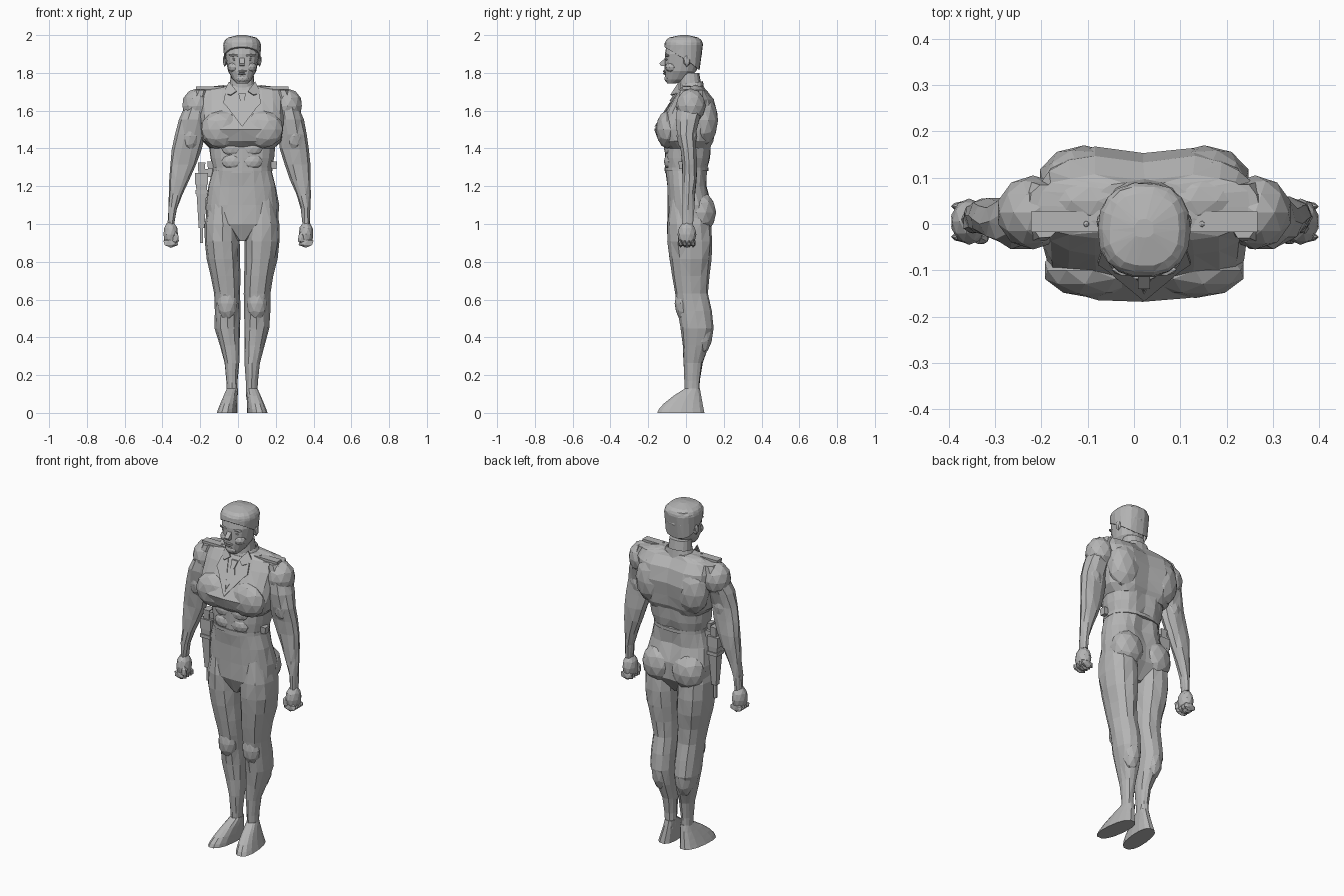
import bpy
import bmesh
import math
import random
from mathutils import Vector

random.seed(4)
AXIS = .022          # body centre line
SIDES = {"left": 1, "right": -1}

if "Cube" in bpy.data.objects:
    bpy.data.objects.remove(bpy.data.objects["Cube"])

shade = .46
tone = (shade, shade, shade, 1)
grey = bpy.data.materials.new("plain grey")
grey.use_nodes = True
grey.diffuse_color = tone
grey.node_tree.nodes["Principled BSDF"].inputs["Base Color"].default_value = tone


def finish(name, bm):
    """Turn a bmesh into a flat shaded grey object."""
    bmesh.ops.recalc_face_normals(bm, faces=bm.faces[:])
    mesh = bpy.data.meshes.new(name)
    bm.to_mesh(mesh)
    bm.free()
    mesh.materials.append(grey)
    obj = bpy.data.objects.new(name, mesh)
    bpy.context.collection.objects.link(obj)


def place(name, bm, centre, scale, side, taper=1):
    """Scale and move a unit shape; taper narrows its lower half."""
    for vert in bm.verts:
        narrow = taper if vert.co.z < 0 else 1
        x, y, z = (c + s * k for c, s, k in zip(centre, scale, vert.co))
        x = centre[0] + (x - centre[0]) * narrow
        y = centre[1] + (y - centre[1]) * narrow
        vert.co = (side * x + AXIS, y, z)
    finish(name, bm)


def blob(name, centre, radii, side=1, detail=2):
    """Faceted ellipsoid for muscles and small rounded parts."""
    bm = bmesh.new()
    bmesh.ops.create_icosphere(bm, subdivisions=detail, radius=1)
    place(name, bm, centre, radii, side)


def block(name, centre, size, side=1, taper=1):
    """Plain or tapered box."""
    bm = bmesh.new()
    bmesh.ops.create_cube(bm, size=1)
    place(name, bm, centre, size, side, taper)


def prism(name, points, push, side=1):
    """Polygon extruded along a vector."""
    bm = bmesh.new()
    face = bm.faces.new([bm.verts.new((side * x + AXIS, y, z)) for x, y, z in points])
    region = bmesh.ops.extrude_face_region(bm, geom=[face], use_keep_orig=True)["geom"]
    moved = [item for item in region if isinstance(item, bmesh.types.BMVert)]
    bmesh.ops.translate(bm, verts=moved, vec=(side * push[0], push[1], push[2]))
    finish(name, bm)


def loft(name, rows, side=1, count=16, power=2.4, warp=None, drift=0, rough=0, capped=True):
    """Skin rounded cross-sections given as (z, x min, x max, y min, y max)."""
    bm = bmesh.new()
    rings = []
    for z, inner, outer, front, back in rows:
        ring = []
        for i in range(count):
            angle = math.tau * i / count
            c, s = math.cos(angle), math.sin(angle)
            across = math.copysign(abs(c) ** (2 / power), c)
            along = math.copysign(abs(s) ** (2 / power), s)
            point = Vector((inner + (outer - inner) * (across + 1) / 2,
                            front + (back - front) * (along + 1) / 2, z))
            if warp:
                point = warp(point)
            point.x += random.uniform(-rough, rough)
            point.y += random.uniform(-rough, rough)
            point.x = side * point.x + AXIS - drift * max(0, 1.7 - z)
            ring.append(bm.verts.new(point))
        rings.append(ring)
    for low, high in zip(rings, rings[1:]):
        for i in range(count):
            j = (i + 1) % count
            bm.faces.new((low[i], low[j], high[j], high[i]))
    if capped:
        bm.faces.new(rings[0])
        bm.faces.new(rings[-1])
    bmesh.ops.triangulate(bm, faces=bm.faces[:])
    finish(name, bm)


def centred(name, rows, **options):
    """Loft symmetric about the body axis from (z, half width, y min, y max)."""
    loft(name, [(z, -half, half, front, back) for z, half, front, back in rows], **options)


def levels(low, high, steps):
    return [low + (high - low) * i / steps for i in range(steps + 1)]


def bump(z, centre, spread):
    """Smooth swelling around a height."""
    return math.exp(-((z - centre) / spread) ** 2)


def chest_y(z):
    return -.024 - (1.73 - z) * .63


def chest_plate(name, outline, side=1, thick=.008):
    prism(name, [(x, chest_y(z), z) for x, z in outline], (0, -thick, 0), side)


def spine_groove(point):
    if point.y > .09:
        point.y -= .015 * max(0, 1 - abs(point.x) / .04)
    return point


def toe_out(point):
    point.x -= .1 * point.y
    return point


def hairline(point):
    """Drop the lower hair edge towards a narrower nape."""
    if point.z < 1.94:
        point.z -= (point.y + .11) * .6
        point.x *= .95
        point.y -= max(0, point.y) / 5
    return point


def collar_tilt(point):
    point.z += (point.y - .05) * .15
    return point


def arm_row(z):
    return (z, .18 + .16 * bump(z, 1, .3), .376 - (z - 1) ** 4 / 2,
            -.02 - .035 * bump(z, 1.55, .15),
            .04 + .06 * bump(z, 1.65, .12) + .02 * bump(z, 1.3, .15))


def leg_row(z):
    calf, thigh = bump(z, .45, .15), bump(z, .95, .37)
    return (z, .01 + .015 * bump(z, .1, .15), .08 + .045 * calf + .12 * thigh,
            -.1 * bump(z, 1, .5), .07 + .07 * calf + .07 * bump(z, .9, .3))


def foot_row(z):
    return (z, .025, .13 - .35 * z, -.155 + 3.2 * z ** 1.5, .1 - .2 * z)


def hair_row(rise):
    dome = math.sqrt(1 - rise ** 3)
    return (1.935 + .065 * rise, .02 + .08 * dome, -.03 - .085 * dome, .01 + .08 * dome)


# Torso: short jacket over a narrow waist and hips
body = dict(count=20, warp=spine_groove, rough=.003)
centred("jacket", [(1.4, .17, -.1, .13), (1.44, .21, -.145, .15), (1.5, .22, -.168, .16),
                   (1.58, .23, -.12, .17), (1.66, .235, -.07, .15), (1.71, .23, -.035, .11),
                   (1.73, .1, -.02, .09)], power=3, **body)
centred("waist", [(1.27, .15, -.11, .11), (1.35, .17, -.11, .13), (1.45, .18, -.11, .14)],
        **body)
centred("hips", [(.91, .03, -.06, .07), (1, .19, -.1, .14), (1.1, .195, -.1, .14),
                 (1.2, .18, -.1, .11), (1.29, .155, -.11, .115)], **body)
centred("belt_seam", [(z, .16, -.115, .12) for z in (1.28, 1.3)], count=20)

# Neck and head
centred("neck", [(1.68, .07, -.035, .09), (1.8, .06, -.035, .07)])
centred("collar", [(1.68, .105, -.055, .1), (1.75, .07, -.03, .09)],
        warp=collar_tilt, capped=False)
centred("head", [(1.745, .03, -.1, -.05), (1.765, .05, -.11, .01), (1.81, .075, -.114, .055),
                 (1.9, .092, -.112, .085), (1.96, .08, -.1, .07)], power=2.3)
centred("hair", [hair_row(rise) for rise in levels(0, 1, 5)], count=18, warp=hairline, rough=.002)
blob("upper_lip", (0, -.113, 1.808), (.03, .01, .007), detail=1)
blob("lower_lip", (0, -.112, 1.796), (.026, .01, .007), detail=1)
blob("chin", (0, -.095, 1.77), (.035, .02, .022))

# Shirt front and tie
chest_plate("shirt_front", [(-.06, 1.71), (.06, 1.71), (0, 1.54)], thick=.004)
chest_plate("tie", [(0, 1.68), (.026, 1.62), (0, 1.55), (-.026, 1.62)])
chest_plate("tie_knot", [(-.02, 1.69), (.02, 1.69), (.01, 1.65), (-.01, 1.65)], thick=.014)

for word, side in SIDES.items():
    # Face and ear
    prism(word + "_nose_half", [(0, -.1, 1.89), (0, -.14, 1.85), (0, -.135, 1.838), (0, -.1, 1.835)],
          (.013, 0, 0), side)
    blob(word + "_brow", (.038, -.098, 1.892), (.036, .016, .009), side, detail=1)
    blob(word + "_eye", (.037, -.101, 1.871), (.018, .008, .007), side, detail=1)
    blob(word + "_cheek", (.042, -.076, 1.83), (.036, .035, .03), side)
    blob(word + "_ear", (.092, .005, 1.865), (.012, .02, .034), side, detail=1)

    # Jacket details
    chest_plate(word + "_lapel", [(.055, 1.72), (.09, 1.69), (.1, 1.64), (.08, 1.62),
                                  (0, 1.515), (0, 1.54)], side)
    prism(word + "_collar_point", [(.07, -.03, 1.75), (.1, -.03, 1.69), (.06, -.075, 1.68),
                                   (.03, -.055, 1.7)], (0, -.008, .004), side)
    block(word + "_shoulder_strap", (.17, .005, 1.72), (.15, .045, .014), side)
    blob(word + "_strap_button", (.125, 0, 1.728), (.007, .007, .005), side, detail=1)
    block(word + "_hip_tab", (.165, -.02, 1.31), (.04, .04, .04), side, taper=.8)

    # Torso muscles
    blob(word + "_pectoral", (.11, -.1, 1.5), (.11, .06, .1), side)
    blob(word + "_shoulder_blade", (.13, .095, 1.55), (.1, .075, .14), side)
    blob(word + "_trapezius", (.1, .05, 1.69), (.11, .06, .045), side)
    blob(word + "_buttock", (.095, .08, 1.06), (.1, .08, .11), side)
    for height in (1.33, 1.4):
        blob(word + "_abdominal", (.05, -.085, height), (.06, .032, .045), side)

    # Arm, narrowing from the shoulder to the wrist
    loft(word + "_arm", [arm_row(z) for z in levels(1, 1.71, 9)], side,
         count=10, power=2.2, drift=.026, rough=.003)
    blob(word + "_deltoid", (.24, .025, 1.625), (.08, .08, .092), side)
    blob(word + "_biceps", (.275, .005, 1.465), (.056, .055, .09), side)

    # Fist with curled fingers and thumb
    hand = .358 - .02 * side
    blob(word + "_palm", (hand, .005, .945), (.04, .05, .07), side)
    for y in levels(-.028, .038, 3):
        blob(word + "_finger", (hand, y, .9), (.044, .014, .026), side, detail=1)
    blob(word + "_thumb", (hand - .025, -.03, .925), (.02, .016, .035), side, detail=1)

    # Leg, its top tucked inside the hips, and foot
    leg = [leg_row(z) for z in levels(.08, 1, 10)] + [(1.14, .05, .17, -.08, .1)]
    loft(word + "_leg", leg, side, count=12, power=2.2, rough=.003)
    blob(word + "_knee", (.078, -.015, .58), (.055, .045, .09), side)
    blob(word + "_calf", (.075, .085, .44), (.056, .06, .13), side)
    loft(word + "_foot", [foot_row(z) for z in (0, .02, .05, .09, .13)], side,
         count=14, warp=toe_out)

# Holstered sidearm hanging at the right hip
gun_x = .215
right = SIDES["right"]
block("holster", (gun_x, 0, 1.1), (.06, .06, .24), right, taper=.5)
block("barrel", (gun_x, 0, .95), (.014, .014, .1), right)
block("gun_frame", (gun_x, 0, 1.24), (.07, .06, .06), right)
block("gun_grip", (gun_x, 0, 1.29), (.04, .05, .07), right, taper=.8)
block("holster_strap", (.18, 0, 1.27), (.07, .03, .04), right)
block("holster_band", (gun_x, 0, 1.17), (.066, .066, .02), right)
